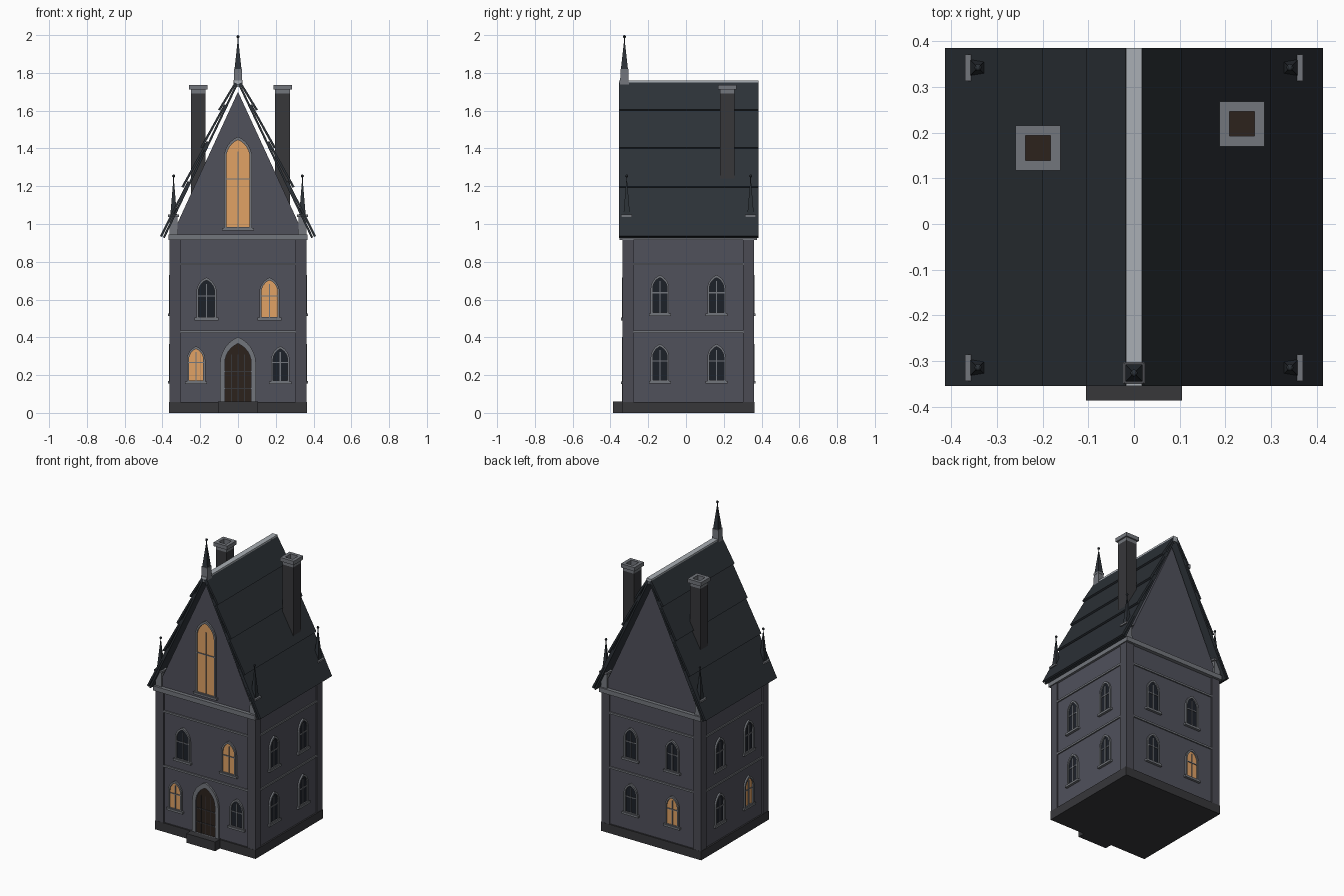
import bpy, bmesh, math
from mathutils import Matrix, Vector

if "Cube" in bpy.data.objects:
    bpy.data.objects.remove(bpy.data.objects["Cube"])


def mat(name, r, g, b):
    m = bpy.data.materials.new(name)
    m.diffuse_color = (r, g, b, 1)
    m.use_nodes = True
    m.node_tree.nodes["Principled BSDF"].inputs["Base Color"].default_value = m.diffuse_color
    return m


WALL = mat("wall", .08, .082, .105)
PIER = mat("pier", .07, .071, .088)
BASE = mat("dark_stone", .038, .038, .042)
TRIM = mat("trim", .17, .18, .2)
RIDGE = mat("ridge", .4, .43, .46)
ROOF = mat("slate", .025, .031, .038)
GLASS = mat("dark_glass", .012, .015, .022)
LIT = mat("lit_glass", .75, .36, .13)
WOOD = mat("wood", .025, .016, .012)

# wall faces: local x runs along the wall, local -y points outward
CY = 0.012
HX, HY = 0.354, 0.34


def face(dist, deg):
    return (Matrix.Translation((0, CY, 0)) @ Matrix.Rotation(math.radians(deg), 4, 'Z')
            @ Matrix.Translation((0, -dist, 0)))


FRONT, RIGHT, BACK, LEFT = face(HY, 0), face(HX, 90), face(HY, 180), face(HX, -90)
WORLD = Matrix()


def finish(name, bm, m):
    bmesh.ops.recalc_face_normals(bm, faces=bm.faces)
    me = bpy.data.meshes.new(name)
    bm.to_mesh(me)
    bm.free()
    me.materials.append(m)
    ob = bpy.data.objects.new(name, me)
    bpy.context.collection.objects.link(ob)
    return ob


def prism(name, pts, d0, d1, m, M=WORLD):
    """Outline in x/z, extruded outward (local -y) from d0 to d1."""
    bm = bmesh.new()
    a = [bm.verts.new(M @ Vector((x, -d0, z))) for x, z in pts]
    b = [bm.verts.new(M @ Vector((x, -d1, z))) for x, z in pts]
    n = len(pts)
    bm.faces.new(a)
    bm.faces.new(b)
    for i in range(n):
        j = (i + 1) % n
        bm.faces.new((a[i], a[j], b[j], b[i]))
    return finish(name, bm, m)


def ring(name, outer, inner, d0, d1, m, M):
    bm = bmesh.new()
    loops = [[bm.verts.new(M @ Vector((x, -d, z))) for x, z in p]
             for p, d in ((outer, d0), (outer, d1), (inner, d1), (inner, d0))]
    n = len(outer)
    for k in range(4):
        p, q = loops[k], loops[(k + 1) % 4]
        for i in range(n):
            j = (i + 1) % n
            bm.faces.new((p[i], p[j], q[j], q[i]))
    return finish(name, bm, m)


def box(name, x0, x1, y0, y1, z0, z1, m):
    return prism(name, rect(x0, x1, z0, z1), -y0, -y1, m)


def rect(x0, x1, z0, z1):
    return [(x0, z0), (x1, z0), (x1, z1), (x0, z1)]


def arch(u, w, z0, z1, steps=6):
    """Pointed arch outline, half-width w."""
    h = 1.5 * w
    c = (h * h - w * w) / (2 * w)
    end = math.atan2(h, c)
    arc = [((w + c) * math.cos(end * i / steps) - c,
            z1 - h + (w + c) * math.sin(end * i / steps)) for i in range(steps + 1)]
    return ([(u - w, z0), (u + w, z0)] + [(u + x, z) for x, z in arc]
            + [(u - x, z) for x, z in arc[-2::-1]])


def window(M, u, z0, z1, w, lit=False, f=0.011):
    zi, wi = z1 - f * 1.3, w - f
    prism("window_glass", arch(u, wi + .002, z0, zi + .002), -.005, .003, LIT if lit else GLASS, M)
    ring("window_frame", arch(u, w, z0, z1), arch(u, wi, z0 + .006, zi), -.005, .011, TRIM, M)
    zt = z0 + (z1 - z0) * .54
    prism("window_mullion", rect(u - .003, u + .003, z0, z0 + (z1 - z0) * .84), 0, .007, TRIM, M)
    prism("window_transom", rect(u - wi, u + wi, zt - .003, zt + .003), 0, .007, TRIM, M)
    prism("window_sill", rect(u - w - .01, u + w + .01, z0 - .012, z0 + .002), -.005, .016, TRIM, M)


# body, plinth, step, corner piers, cornice, gables
YF, YB = CY - .349, CY + .349
box("walls", -HX, HX, CY - HY, CY + HY, .03, .92, WALL)
box("plinth", -.364, .364, YF - .001, YB + .001, 0, .058, BASE)
box("door_step", -.105, .105, -.386, -.32, 0, .06, BASE)
for sx in (-1, 1):
    for y0 in (YF, YB - .058):
        box("corner_pier", sx * .304, sx * .362, y0, y0 + .058, .058, .92, PIER)
box("cornice", -.369, .369, CY - .364, CY + .364, .915, .945, TRIM)
prism("attic_gables", [(-.35, .94), (.35, .94), (0, 1.70)], -(CY + HY), -(CY - HY), WALL)

# string courses
for M, half in ((FRONT, .305), (BACK, .305), (LEFT, .292), (RIGHT, .292)):
    for z in (.43, .788):
        prism("string_course", rect(-half, half, z - .006, z + .006), -.005, .008, TRIM, M)

# windows
window(FRONT, -.222, .165, .353, .049, True)
window(FRONT, .224, .165, .353, .049)
window(FRONT, -.167, .502, .717, .054)
window(FRONT, .167, .502, .717, .054, True)
window(FRONT, 0, .977, 1.462, .075, True, .013)
for M in (RIGHT, BACK, LEFT):
    for u in (-.15, .15):
        lit = (M is BACK or M is LEFT) and u > 0
        window(M, u, .168, .365, .049, lit)
        window(M, u, .525, .73, .049)

# door
ring("door_surround", arch(0, .095, .058, .402), arch(0, .07, .06, .367), -.005, .012, TRIM, FRONT)
prism("door_leaf", arch(0, .072, .058, .369), -.005, .004, WOOD, FRONT)
for u in (-.035, 0, .035):
    prism("door_batten", rect(u - .002, u + .002, .06, .31), 0, .006, BASE, FRONT)
for z in (.13, .22):
    prism("door_strap", rect(-.069, .069, z - .003, z + .003), 0, .007, BASE, FRONT)

# roof: a thin deck with four lapped slate courses on each side
EAVE, TOP = Vector((.388, .925)), Vector((0, 1.74))
NORM = Vector((TOP.y - EAVE.y, EAVE.x)).normalized()
R0, R1 = -.385, .354


def slope(t, o, s):
    p = EAVE.lerp(TOP, t) + NORM * o
    return (s * p.x, p.y)


for s in (-1, 1):
    prism("roof_deck", [slope(0, 0, s), slope(1, 0, s), slope(1, .011, s), slope(0, .011, s)],
          R0, R1, ROOF)
    for t0, t1, o in ((0, .36, .028), (.315, .62, .037), (.57, .86, .037), (.815, 1, .037)):
        prism("slate_course", [slope(t0, o - .012, s), slope(t1, .009, s),
                               slope(t1, .02, s), slope(t0, o, s)], R0, R1, ROOF)
box("ridge_cap", -.018, .018, -R1, -R0, 1.725, 1.759, RIDGE)


# spires
def cone(name, x, y, z0, z1, r0, r1, m):
    bm = bmesh.new()
    bmesh.ops.create_cone(bm, cap_ends=True, segments=4, radius1=r0 * 2 ** .5,
                          radius2=r1 * 2 ** .5, depth=z1 - z0,
                          matrix=Matrix.Translation((x, y, (z0 + z1) / 2))
                          @ Matrix.Rotation(math.pi / 4, 4, 'Z'))
    finish(name, bm, m)


def ball(name, x, y, z, r, m):
    bm = bmesh.new()
    bmesh.ops.create_uvsphere(bm, u_segments=8, v_segments=6, radius=r,
                              matrix=Matrix.Translation((x, y, z)))
    finish(name, bm, m)


def spire(name, x, y, zb, zc, zt, hb, hc, rc):
    cone(name + "_base", x, y, zb, zc - .01, hb, hb * .85, TRIM)
    cone(name + "_cap", x, y, zc - .012, zc, hc, hc, TRIM)
    cone(name + "_cone", x, y, zc, zt - .03, rc, .002, ROOF)
    cone(name + "_rod", x, y, zt - .04, zt - .005, .002, .002, ROOF)
    ball(name + "_ball", x, y, zt - .008, .008, ROOF)


spire("ridge_spire", 0, -.326, 1.73, 1.82, 2.0, .024, .022, .0185)
for x in (-.341, .341):
    for y in (-.314, .342):
        spire("corner_pinnacle", x, y, .94, 1.05, 1.262, .023, .029, .017)

# chimneys
for x, y in ((-.21, .166), (.236, .219)):
    box("chimney_shaft", x - .039, x + .039, y - .039, y + .039, 1.05, 1.69, BASE)
    hole, rim = .027, .049
    bm = bmesh.new()
    prof = ((rim, 1.712), (rim, 1.737), (hole, 1.737), (hole, 1.69), (.039, 1.69), (.039, 1.712))
    loops = [[bm.verts.new((x + a * h, y + b * h, z)) for a, b in
              ((-1, -1), (1, -1), (1, 1), (-1, 1))] for h, z in prof]
    for k in range(6):
        p, q = loops[k], loops[(k + 1) % 6]
        for i in range(4):
            j = (i + 1) % 4
            bm.faces.new((p[i], p[j], q[j], q[i]))
    finish("chimney_cap", bm, TRIM)
    box("chimney_flue", x - .027, x + .027, y - .027, y + .027, 1.68, 1.70, WOOD)
